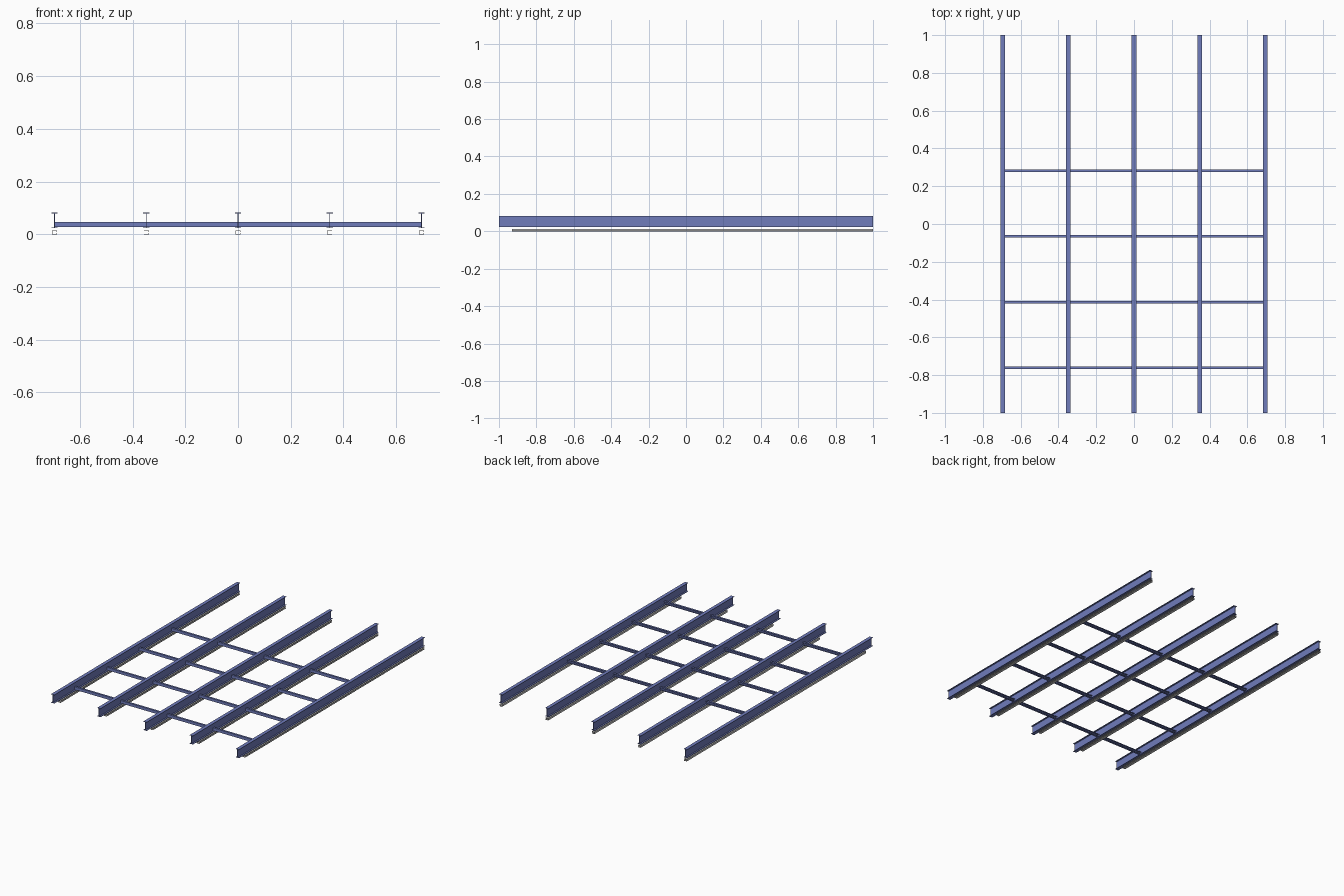
import bpy, bmesh
from mathutils import Vector

if "Cube" in bpy.data.objects:
    bpy.data.objects.remove(bpy.data.objects["Cube"])

blue = bpy.data.materials.new("blue_steel")
blue.diffuse_color = (0.16, 0.2, 0.5, 1)
blue.use_nodes = True
blue.node_tree.nodes["Principled BSDF"].inputs["Base Color"].default_value = blue.diffuse_color


def extrude_profile(name, pts, to_world, start, end, mat=None):
    """Closed 2D outline swept in a straight line from start to end."""
    bm = bmesh.new()
    face = bm.faces.new([bm.verts.new(to_world(u, v, start)) for u, v in pts])
    res = bmesh.ops.extrude_face_region(bm, geom=[face])
    shift = Vector(to_world(0, 0, end)) - Vector(to_world(0, 0, start))
    verts = [g for g in res["geom"] if isinstance(g, bmesh.types.BMVert)]
    bmesh.ops.translate(bm, verts=verts, vec=shift)
    bmesh.ops.recalc_face_normals(bm, faces=bm.faces)
    me = bpy.data.meshes.new(name)
    bm.to_mesh(me)
    bm.free()
    ob = bpy.data.objects.new(name, me)
    bpy.context.collection.objects.link(ob)
    if mat:
        me.materials.append(mat)
    return ob


def i_section(w, z0, z1, tf, tw):
    a, b = w / 2, tw / 2
    right = [(a, z0), (a, z0 + tf), (b, z0 + tf), (b, z1 - tf), (a, z1 - tf), (a, z1)]
    return right + [(-u, v) for u, v in reversed(right)]


def lipped_channel(w, z0, z1, t, lip):
    # web on the negative side, opening on the positive side
    a = w / 2
    return [(-a, z0), (a, z0), (a, z0 + lip), (a - t, z0 + lip), (a - t, z0 + t),
            (-a + t, z0 + t), (-a + t, z1 - t), (a - t, z1 - t), (a - t, z1 - lip),
            (a, z1 - lip), (a, z1), (-a, z1)]


SPACING = 0.348

# Main beams with a lipped channel under each one
beam = i_section(0.024, 0.023, 0.082, 0.003, 0.003)
rail = lipped_channel(0.019, 0.0, 0.0135, 0.0015, 0.0045)
for i in range(5):
    x = (i - 2) * SPACING
    along_y = lambda u, v, s, x=x: (x + u, s, v)
    extrude_profile(f"main_beam_{i + 1}", beam, along_y, -1, 1, blue)
    extrude_profile(f"lower_channel_{i + 1}", rail, along_y, -0.93, 1)

# Cross bars resting on the lower flanges
bar = lipped_channel(0.0135, 0.027, 0.046, 0.0015, 0.0045)
for i in range(4):
    y = -0.762 + i * SPACING
    along_x = lambda u, v, s, y=y: (s, y + u, v)
    extrude_profile(f"cross_bar_{i + 1}", bar, along_x, -2 * SPACING, 2 * SPACING, blue)
